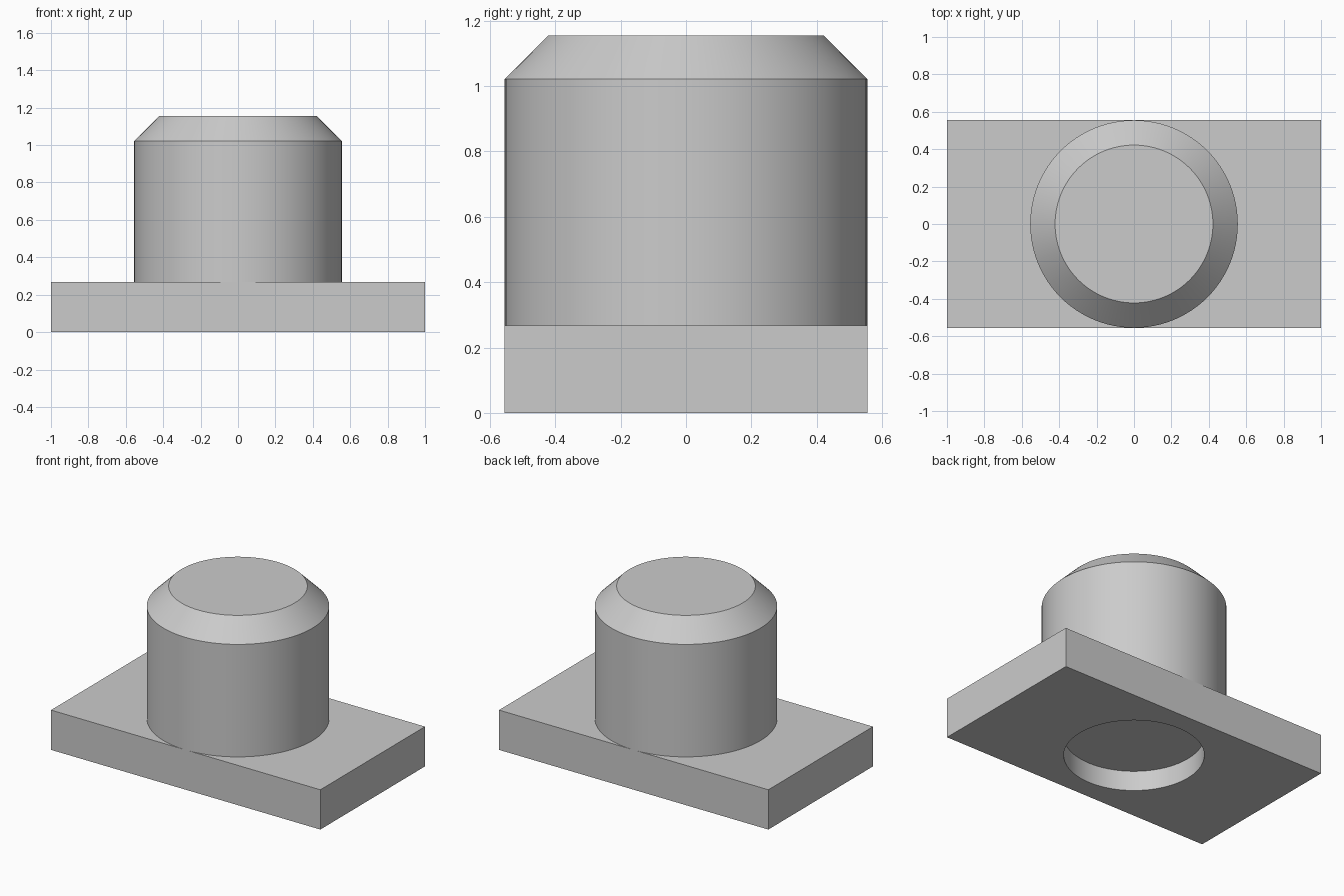
import bpy
import bmesh
import math
from mathutils import Matrix

cube = bpy.data.objects.get("Cube")
if cube:
    bpy.data.objects.remove(cube, do_unlink=True)

SEGMENTS = 96
HALF_DEPTH = 0.555
PLATE_TOP = 0.267
BOSS_TOP = 1.155
CHAMFER = 0.133
RECESS_RADIUS = 0.422
RECESS_DEPTH = 0.133

# Single grey finish
grey = bpy.data.materials.new("light_grey")
grey.use_nodes = True
colour = (0.6, 0.6, 0.6, 1)
grey.diffuse_color = colour
grey.node_tree.nodes["Principled BSDF"].inputs["Base Color"].default_value = colour


def finish(name, bm):
    """Turn a bmesh into a grey object."""
    bmesh.ops.recalc_face_normals(bm, faces=bm.faces)
    mesh = bpy.data.meshes.new(name)
    bm.to_mesh(mesh)
    bm.free()
    mesh.materials.append(grey)
    obj = bpy.data.objects.new(name, mesh)
    bpy.context.collection.objects.link(obj)
    return obj


def cylinder(name, radius, bottom, top, chamfer=0):
    """Upright cylinder with an optional chamfer round its top."""
    bm = bmesh.new()
    bmesh.ops.create_cone(
        bm, cap_ends=True, segments=SEGMENTS, radius1=radius, radius2=radius,
        depth=top - bottom, matrix=Matrix.Translation((0, 0, (top + bottom) / 2)))
    if chamfer:
        rim = [e for e in bm.edges if all(v.co.z > top - 0.001 for v in e.verts)]
        bmesh.ops.bevel(bm, geom=rim, offset=chamfer, offset_type='OFFSET',
                        segments=1, affect='EDGES')
    return finish(name, bm)


def smooth(obj):
    bpy.ops.object.select_all(action='DESELECT')
    obj.select_set(True)
    bpy.context.view_layer.objects.active = obj
    bpy.ops.object.shade_smooth_by_angle(angle=math.radians(30))


# Rectangular base plate
bm = bmesh.new()
bmesh.ops.create_cube(bm, size=1)
bmesh.ops.scale(bm, vec=(2, 2 * HALF_DEPTH, PLATE_TOP), verts=bm.verts)
bmesh.ops.translate(bm, vec=(0, 0, PLATE_TOP / 2), verts=bm.verts)
plate = finish("base_plate", bm)

# Round blind recess in the underside
cutter = cylinder("recess_cutter", RECESS_RADIUS, -RECESS_DEPTH, RECESS_DEPTH)
cutter.hide_render = True
cut = plate.modifiers.new("recess", 'BOOLEAN')
cut.operation = 'DIFFERENCE'
cut.solver = 'EXACT'
cut.object = cutter
bpy.context.view_layer.objects.active = plate
bpy.ops.object.modifier_apply(modifier=cut.name)
bpy.data.objects.remove(cutter, do_unlink=True)
smooth(plate)

# Chamfered round boss, as wide as the plate is deep
boss = cylinder("round_boss", HALF_DEPTH, PLATE_TOP, BOSS_TOP, CHAMFER)
smooth(boss)
